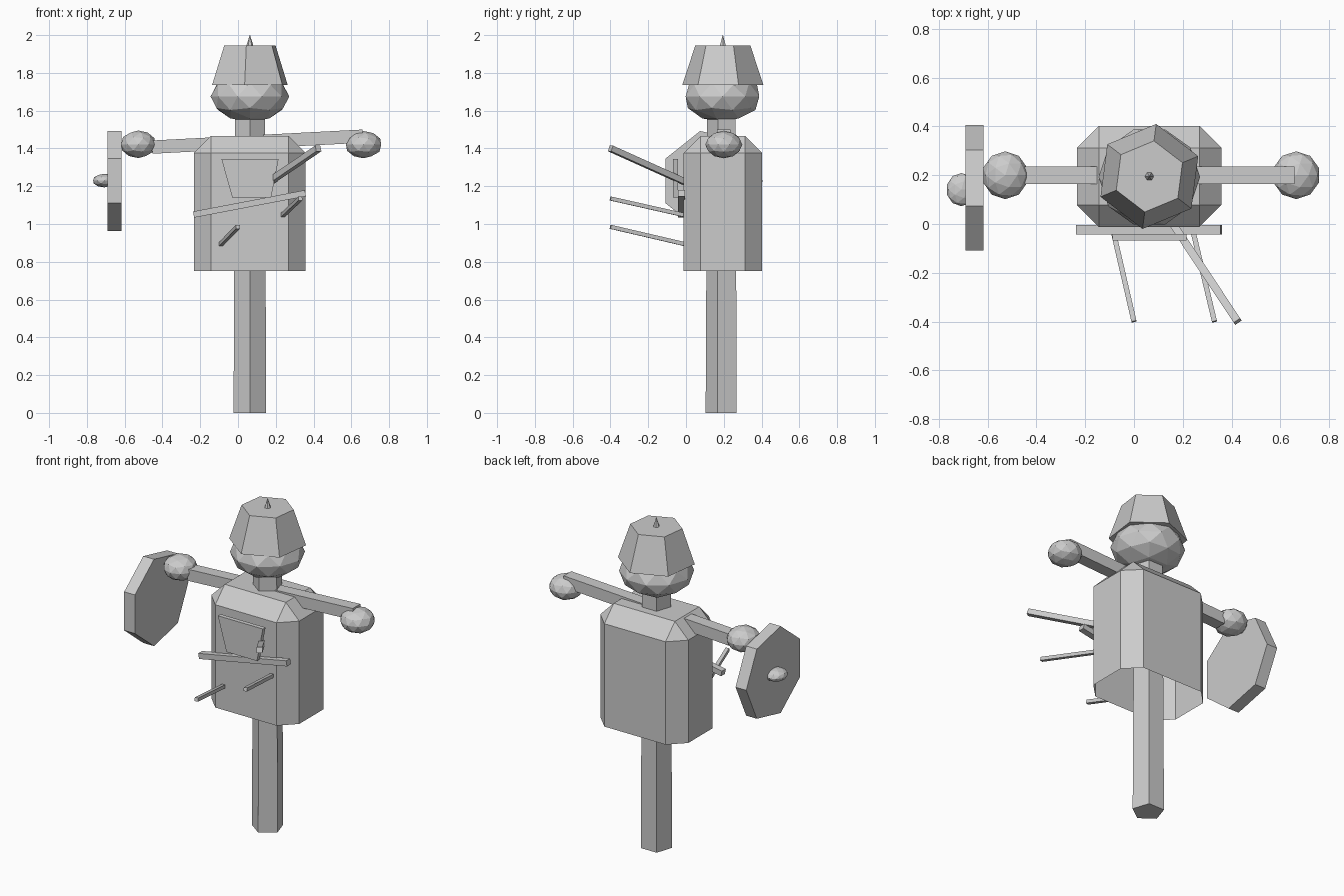
import bpy, bmesh, math
from mathutils import Vector, Matrix

if "Cube" in bpy.data.objects:
    bpy.data.objects.remove(bpy.data.objects["Cube"])

grey = bpy.data.materials.new("plain_grey")
grey.diffuse_color = (0.6, 0.6, 0.6, 1)
grey.use_nodes = True
grey.node_tree.nodes["Principled BSDF"].inputs["Base Color"].default_value = grey.diffuse_color
CX, CY = 0.063, 0.195   # axis of the post


def finish(name, bm):
    bmesh.ops.recalc_face_normals(bm, faces=bm.faces)
    mesh = bpy.data.meshes.new(name)
    bm.to_mesh(mesh)
    bm.free()
    mesh.materials.append(grey)
    obj = bpy.data.objects.new(name, mesh)
    bpy.context.collection.objects.link(obj)
    return obj


def prism(name, sides, r0, r1, z0, z1, start):
    """Tapered upright prism, first corner at the start angle in degrees."""
    bm = bmesh.new()
    rings = []
    for r, z in ((r0, z0), (r1, z1)):
        ring = []
        for i in range(sides):
            a = math.radians(start) + math.tau * i / sides
            ring.append(bm.verts.new((CX + r * math.cos(a), CY + r * math.sin(a), z)))
        rings.append(ring)
    for i in range(sides):
        j = (i + 1) % sides
        bm.faces.new((rings[0][i], rings[0][j], rings[1][j], rings[1][i]))
    bm.faces.new(rings[0])
    bm.faces.new(rings[1])
    return finish(name, bm)


def extrude_outline(name, points, offset):
    """Flat outline given thickness along the offset."""
    bm = bmesh.new()
    face = bm.faces.new([bm.verts.new(p) for p in points])
    new = bmesh.ops.extrude_face_region(bm, geom=[face], use_keep_orig=True)
    verts = [v for v in new["geom"] if isinstance(v, bmesh.types.BMVert)]
    bmesh.ops.translate(bm, verts=verts, vec=offset)
    return finish(name, bm)


def bar(name, a, b, width, height):
    """Rectangular stick from a to b."""
    a, b = Vector(a), Vector(b)
    d = (b - a).normalized()
    side = d.cross(Vector((0, 0, 1))).normalized()
    up = side.cross(d)
    pts = [a + side * s * width / 2 + up * t * height / 2
           for s, t in ((-1, -1), (1, -1), (1, 1), (-1, 1))]
    return extrude_outline(name, pts, b - a)


def ball(name, centre, radii, turn=0):
    """Faceted, flattened ball."""
    bm = bmesh.new()
    m = (Matrix.Translation(centre) @ Matrix.Diagonal((*radii, 1))
         @ Matrix.Rotation(math.radians(turn), 4, "Z"))
    bmesh.ops.create_icosphere(bm, subdivisions=2, radius=1, matrix=m)
    return finish(name, bm)


# Five-sided post, running up into the neck
prism("post", 5, 0.091, 0.083, 0, 1.62, -90)

# Torso: box with chamfered uprights and top, open underneath
bm = bmesh.new()
bmesh.ops.create_cube(bm, size=1, matrix=Matrix.Translation((0.062, 0.195, 1.108))
                      @ Matrix.Diagonal((0.592, 0.415, 0.716, 1)))
edges = [e for e in bm.edges if max(v.co.z for v in e.verts) > 1.2]
bmesh.ops.bevel(bm, geom=edges, offset=0.09, segments=1, affect="EDGES")
bmesh.ops.delete(bm, geom=[f for f in bm.faces if f.calc_center_median().z < 0.76],
                 context="FACES")
finish("torso", bm)

# Head with bucket hat and its spike
ball("head", (CX, 0.193, 1.675), (0.208, 0.205, 0.136), 90)
prism("bucket_hat", 6, 0.217, 0.147, 1.735, 1.945, 82.6)
prism("hat_spike", 6, 0.018, 0.001, 1.945, 2.0, 0)

# Crossbar arms and hands
bar("arms", (-0.455, 0.2, 1.407), (0.66, 0.2, 1.465), 0.073, 0.07)
ball("left_hand", (-0.528, 0.2, 1.422), (0.095, 0.098, 0.073))
ball("right_hand", (0.665, 0.2, 1.42), (0.098, 0.098, 0.072))

# Seven-sided shield with a boss
disc = [(-0.69, 0.135 + 0.271 * math.cos(math.tau * i / 7),
         1.228 + 0.271 * math.sin(math.tau * i / 7)) for i in range(7)]
extrude_outline("shield", disc, (0.072, 0, 0))
ball("shield_boss", (-0.708, 0.141, 1.23), (0.062, 0.068, 0.036))

# Chest plate and sash
plate = [(-0.088, -0.042, 1.345), (0.215, -0.042, 1.345),
         (0.175, -0.042, 1.14), (-0.03, -0.042, 1.14)]
extrude_outline("chest_plate", plate, (0, -0.026, 0))
bar("sash", (-0.235, -0.024, 1.05), (0.357, -0.024, 1.163), 0.038, 0.033)

# Sticks poking out of the front
bar("thick_stick", (0.16, 0.0, 1.22), (0.425, -0.4, 1.4), 0.032, 0.032)
bar("low_stick", (-0.092, 0.0, 0.892), (0.0, -0.4, 0.985), 0.021, 0.021)
bar("side_stick", (0.235, 0.0, 1.045), (0.33, -0.4, 1.135), 0.021, 0.021)
